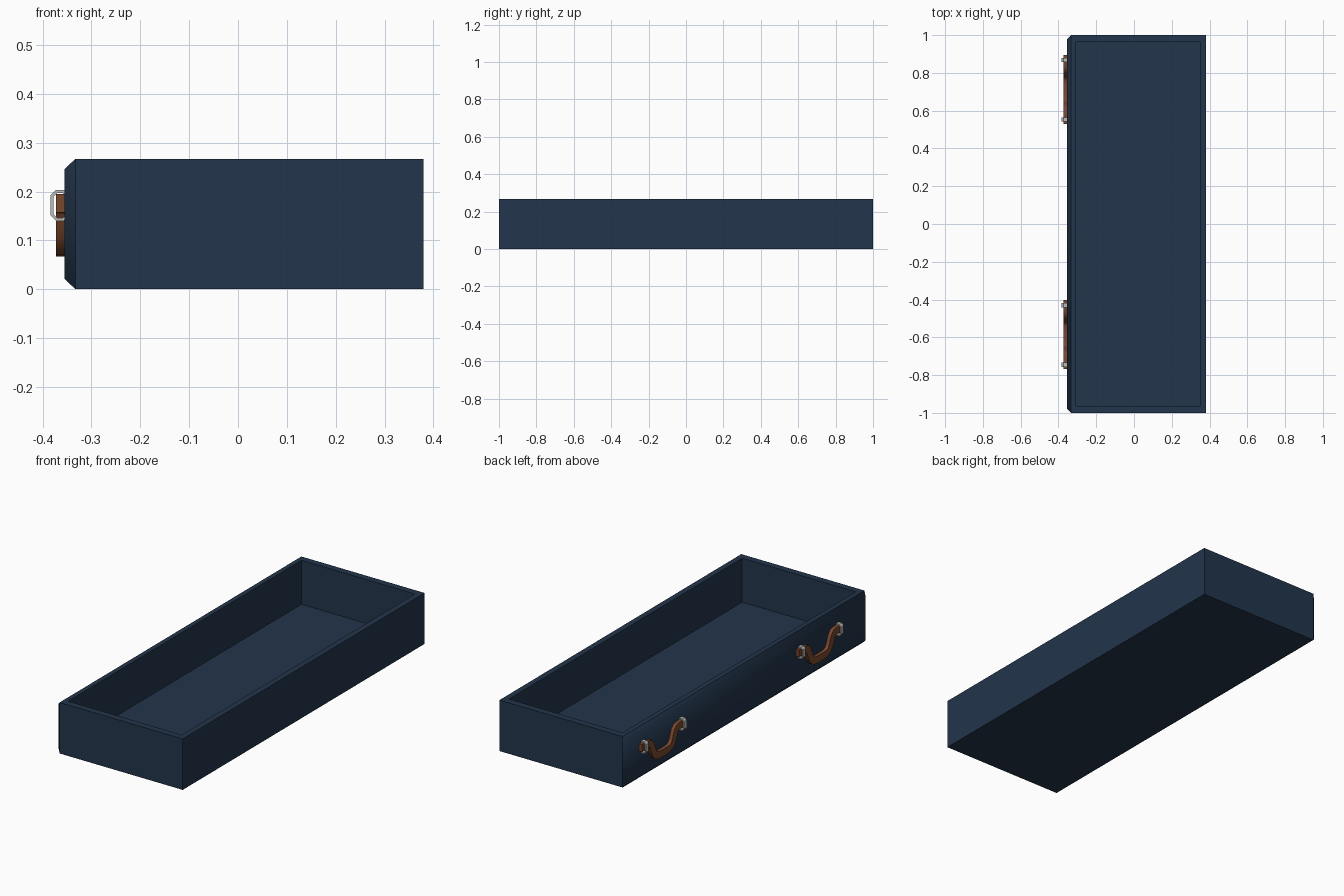
import bpy, bmesh
from math import radians
from mathutils import Vector

if "Cube" in bpy.data.objects:
    bpy.data.objects.remove(bpy.data.objects["Cube"])


def material(name, rgb):
    m = bpy.data.materials.new(name)
    m.diffuse_color = (*rgb, 1)
    m.use_nodes = True
    m.node_tree.nodes["Principled BSDF"].inputs["Base Color"].default_value = m.diffuse_color
    return m


NAVY = material("navy_paint", (0.016, 0.035, 0.07))
BROWN = material("brown_leather", (0.19, 0.063, 0.028))
STEEL = material("steel", (0.5, 0.5, 0.48))


def finish(bm, name, mat, smooth=None):
    bmesh.ops.recalc_face_normals(bm, faces=bm.faces)
    me = bpy.data.meshes.new(name)
    bm.to_mesh(me)
    bm.free()
    me.materials.append(mat)
    ob = bpy.data.objects.new(name, me)
    bpy.context.collection.objects.link(ob)
    if smooth:
        bpy.ops.object.select_all(action='DESELECT')
        ob.select_set(True)
        bpy.context.view_layer.objects.active = ob
        bpy.ops.object.shade_smooth_by_angle(angle=radians(smooth))
    return ob


def sweep(name, sections, mat, closed, smooth=None):
    """Join a series of four-point cross-sections into a band."""
    bm = bmesh.new()
    rings = [[bm.verts.new(p) for p in s] for s in sections]
    n = len(rings)
    for i in range(n if closed else n - 1):
        a, b = rings[i], rings[(i + 1) % n]
        for k in range(4):
            bm.faces.new((a[k], a[(k + 1) % 4], b[(k + 1) % 4], b[k]))
    if not closed:
        bm.faces.new(rings[0])
        bm.faces.new(rings[-1])
    return finish(bm, name, mat, smooth)


# drawer box: cube with a chamfered front panel and a hollow top
X0, X1, XF, H, CH = -0.333, 0.38, -0.355, 0.267, 0.021
bm = bmesh.new()
bmesh.ops.create_cube(bm, size=1)
for v in bm.verts:
    v.co = ((v.co.x + 0.5) * (X1 - X0) + X0, v.co.y * 2, (v.co.z + 0.5) * H)
bm.normal_update()
top = max(bm.faces, key=lambda f: f.normal.z)
panel = min(bm.faces, key=lambda f: f.normal.x)
chamfers = bmesh.ops.inset_region(bm, faces=[panel], thickness=CH, use_even_offset=True)["faces"]
for v in panel.verts:
    v.co.x = XF
for f in chamfers + [panel]:
    f.smooth = True
bmesh.ops.inset_region(bm, faces=[top], thickness=0.03, use_even_offset=True)
for v in top.verts:
    v.co.x = -0.308 if v.co.x < 0 else 0.35
    v.co.y = 0.965 if v.co.y > 0 else -0.965
# push the cavity floor down
ext = bmesh.ops.extrude_face_region(bm, geom=[top])
for v in [g for g in ext["geom"] if isinstance(g, bmesh.types.BMVert)]:
    v.co.z = 0.037
if top.is_valid:
    bmesh.ops.delete(bm, geom=[top], context='FACES')
finish(bm, "drawer_box", NAVY)


def strap_path():
    """Sagging half path mirrored about the handle middle."""
    half = [(-0.183, 0.176), (-0.125, 0.176), (-0.11, 0.172), (-0.1, 0.16), (-0.092, 0.14),
            (-0.082, 0.115), (-0.069, 0.097), (-0.05, 0.088), (-0.025, 0.0855)]
    return half + [(-y, z) for y, z in reversed(half)]


def handle(yc, tag):
    # leather strap
    pts = [Vector((0, yc + y, z)) for y, z in strap_path()]
    secs = []
    for i, p in enumerate(pts):
        t = (pts[min(i + 1, len(pts) - 1)] - pts[max(i - 1, 0)]).normalized()
        n = Vector((0, -t.z, t.y)) * 0.0185
        secs.append([(x, *(p + s * n).yz) for x, s in
                     ((-0.373, -1), (-0.373, 1), (-0.354, 1), (-0.354, -1))])
    sweep("handle_strap_" + tag, secs, BROWN, False, 40)
    # metal loops holding the strap ends
    for side, dy in (("a", -0.16), ("b", 0.155)):
        y = yc + dy
        xa, xb, za, zb, c = -0.384, -0.345, 0.14, 0.203, 0.011

        def octagon(d):
            k = c - d * 0.6
            l, r, b, t = xa + d, xb - d, za + d, zb - d
            return [(l + k, b), (r - k, b), (r, b + k), (r, t - k),
                    (r - k, t), (l + k, t), (l, t - k), (l, b + k)]
        secs = [[(o[0], y - 0.011, o[1]), (o[0], y + 0.011, o[1]),
                 (i[0], y + 0.011, i[1]), (i[0], y - 0.011, i[1])]
                for o, i in zip(octagon(0), octagon(0.006))]
        sweep(f"handle_loop_{tag}_{side}", secs, STEEL, True)


handle(0.713, "left")
handle(-0.585, "right")
